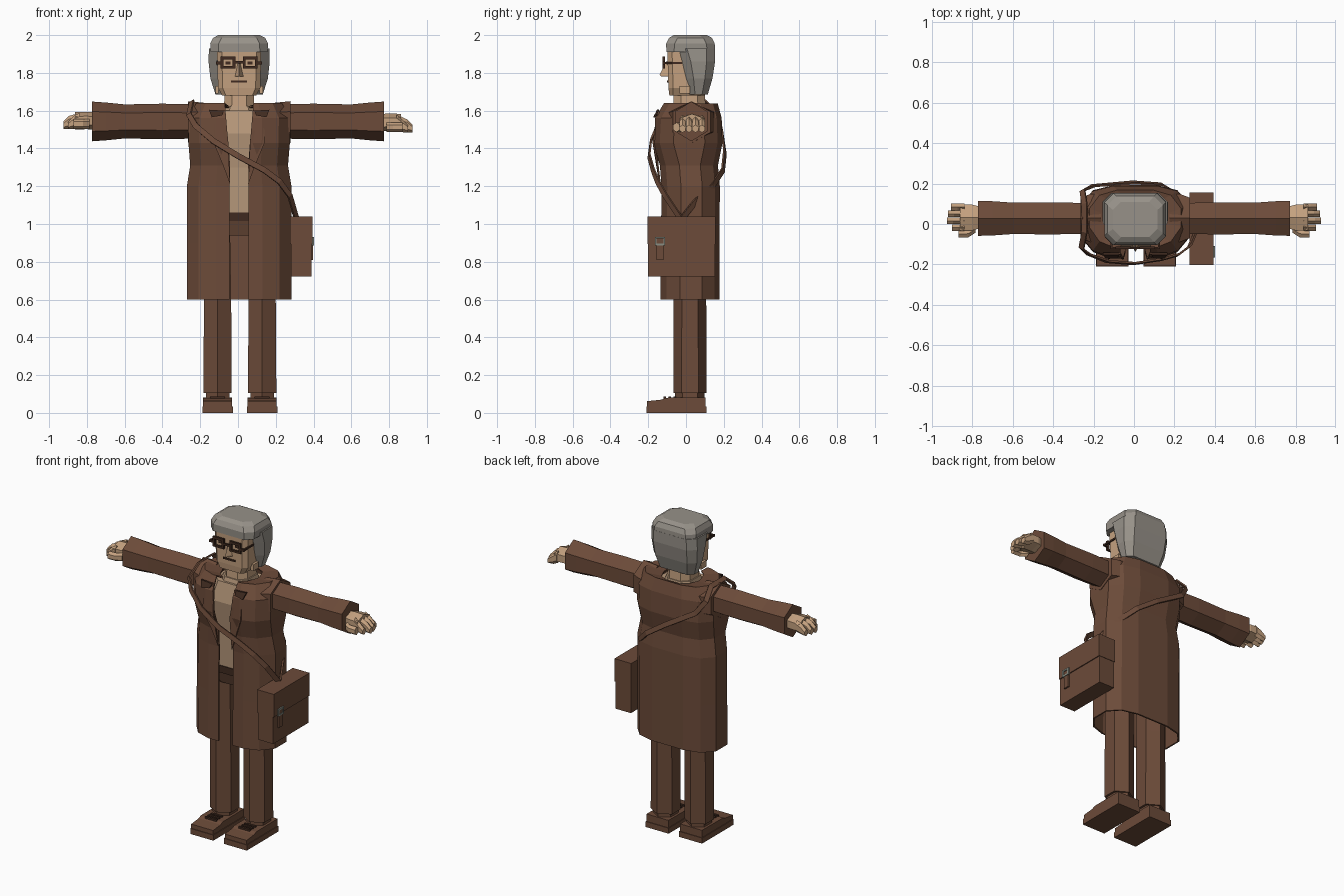
import bpy
import bmesh
from math import sin, cos, pi
from mathutils import Vector

default_cube = bpy.data.objects.get("Cube")
if default_cube:
    bpy.data.objects.remove(default_cube, do_unlink=True)

CENTRE_X = 0.006


def make_material(name, red, green, blue):
    material = bpy.data.materials.new(name)
    material.use_nodes = True
    colour = (red, green, blue, 1)
    material.diffuse_color = colour
    material.node_tree.nodes["Principled BSDF"].inputs["Base Color"].default_value = colour
    return material


BROWN = make_material("brown cloth", .15, .07, .041)
DARK = make_material("dark brown", .05, .023, .014)
SKIN = make_material("skin", .56, .36, .215)
SHIRT = make_material("tan shirt", .48, .32, .2)
GREY = make_material("grey hair", .31, .285, .25)
METAL = make_material("buckle metal", .25, .27, .23)


def loft(name, rings, material, closed=True, cap=True):
    """Skin a list of equal-length point rings into one object."""
    bm = bmesh.new()
    loops = [[bm.verts.new(point) for point in ring] for ring in rings]
    count = len(loops[0])
    for lower, upper in zip(loops, loops[1:]):
        for i in range(count if closed else count - 1):
            j = (i + 1) % count
            bm.faces.new((lower[i], lower[j], upper[j], upper[i]))
    if cap:
        bm.faces.new(loops[0])
        bm.faces.new(loops[-1])
    bmesh.ops.recalc_face_normals(bm, faces=bm.faces)
    mesh = bpy.data.meshes.new(name)
    bm.to_mesh(mesh)
    bm.free()
    mesh.materials.append(material)
    obj = bpy.data.objects.new(name, mesh)
    bpy.context.collection.objects.link(obj)
    return obj


def box(name, x, y, z, material):
    """Box from (low, high) pairs on each axis."""
    rings = [[(x[0], y[0], h), (x[1], y[0], h), (x[1], y[1], h), (x[0], y[1], h)] for h in z]
    return loft(name, rings, material)


def plate(name, points, depth, material):
    """Thin plate from a front outline, thickened towards -y."""
    front = [(x, y - depth, z) for x, y, z in points]
    return loft(name, [points, front], material)


def hex_across(x, y, z, ry, rz):
    return [(x, y + ry * sin(i * pi / 3) * 1.15, z + rz * cos(i * pi / 3)) for i in range(6)]


def hex_flat(x, y, z, rx, ry):
    return [(x + rx * sin(i * pi / 3) * 1.15, y + ry * cos(i * pi / 3), z) for i in range(6)]


def chamfered(z, half, y0, y1, cut):
    """Rectangle with cut corners at height z."""
    right = [(half - cut, y0), (half, y0 + cut), (half, y1 - cut), (half - cut, y1)]
    outline = right + [(-x, y) for x, y in reversed(right)]
    return [(CENTRE_X + x, y, z) for x, y in outline]


# Head, neck and hair
loft("head", [chamfered(1.68, .09, -.088, .1, .02), chamfered(1.72, .112, -.093, .11, .025),
              chamfered(1.95, .118, -.1, .12, .025)], SKIN)
loft("neck", [chamfered(1.57, .08, -.07, .105, .04), chamfered(1.7, .078, -.065, .1, .04)], SKIN)
loft("hair_back", [chamfered(1.685, .125, .018, .115, .03), chamfered(1.77, .152, .0, .14, .04),
                   chamfered(1.86, .162, -.02, .154, .045),
                   chamfered(1.93, .16, -.04, .154, .045)], GREY)
loft("hair_top", [chamfered(1.91, .15, -.104, .154, .04), chamfered(1.955, .153, -.105, .152, .045),
                  chamfered(1.985, .138, -.09, .138, .045),
                  chamfered(2, .11, -.065, .11, .04)], GREY)

# Face details
loft("nose", [[(CENTRE_X - w, -.09, z), (CENTRE_X + w, -.09, z), (CENTRE_X, y, z)]
              for w, y, z in ((.026, -.13, 1.78), (.022, -.14, 1.79), (.008, -.105, 1.86))], SKIN)
box("mouth", (-.036, .048), (-.101, -.09), (1.75, 1.76), DARK)
for side, label in ((-1, "right"), (1, "left")):
    def span(a, b):
        return CENTRE_X + side * a, CENTRE_X + side * b
    for low, high in ((1.824, 1.836), (1.872, 1.888)):
        box(label + "_glasses_bar", span(.02, .098), (-.125, -.112), (low, high), DARK)
    for inner in (.02, .084):
        box(label + "_glasses_post", span(inner, inner + .014), (-.125, -.112), (1.824, 1.888), DARK)
    box(label + "_glasses_temple", span(.113, .122), (-.122, -.02), (1.847, 1.858), DARK)
    box(label + "_glasses_hinge", span(.098, .122), (-.124, -.113), (1.845, 1.86), DARK)
    box(label + "_eye", span(.045, .072), (-.104, -.096), (1.845, 1.86), DARK)
    box(label + "_ear", span(.108, .126), (-.035, .02), (1.69, 1.73), SKIN)
box("glasses_bridge", (-.02, .032), (-.124, -.114), (1.85, 1.862), DARK)

# Shirt, belt and hips
loft("shirt", [chamfered(1.05, .15, -.085, .13, .06), chamfered(1.3, .16, -.095, .13, .06),
               chamfered(1.48, .17, -.12, .14, .06), chamfered(1.6, .13, -.095, .12, .05)], SHIRT)
loft("shirt_collar", [chamfered(1.585, .095, -.085, .115, .04),
                      chamfered(1.625, .086, -.075, .108, .04)], SHIRT)
loft("belt", [chamfered(z, .155, -.09, .13, .06) for z in (1.015, 1.06)], DARK)
loft("hips", [chamfered(.94, .14, -.06, .12, .05), chamfered(1.02, .152, -.085, .128, .06)], BROWN)


def coat_ring(z, gap, half, front, back):
    """Open outline, from one front edge round the back to the other."""
    side = [(gap, front), (half * .45, front), (half * .78, front + .03), (half, front + .1),
            (half, back - .09), (half * .78, back - .025), (half * .4, back)]
    outline = side + [(-x, y) for x, y in reversed(side)]
    return [(CENTRE_X + x, y, z) for x, y in outline]


# Long open coat
coat = loft("coat", [coat_ring(*row) for row in (
    (.6, .05, .272, -.13, .172), (.9, .05, .271, -.127, .173), (1.2, .05, .272, -.125, .174),
    (1.31, .048, .254, -.133, .164), (1.43, .057, .264, -.165, .188),
    (1.56, .07, .266, -.158, .184), (1.635, .075, .225, -.115, .165),
    (1.62, .08, .12, -.085, .13))], BROWN, closed=False, cap=False)
thickness = coat.modifiers.new("thickness", "SOLIDIFY")
thickness.thickness = .01
thickness.offset = 0

for side, label in ((-1, "right"), (1, "left")):
    def at(x, y, z):
        return CENTRE_X + side * x, y, z

    # Lapel and collar tip
    plate(label + "_lapel", [at(.072, -.14, 1.6), at(.13, -.14, 1.6), at(.135, -.168, 1.43),
                             at(.085, -.145, 1.31), at(.048, -.133, 1.21), at(.058, -.168, 1.43)],
          .009, BROWN)
    plate(label + "_collar_tip", [at(.08, -.142, 1.6), at(.16, -.142, 1.605),
                                  at(.145, -.16, 1.565), at(.09, -.158, 1.575)], .012, DARK)

    # Sleeve and shoulder cap
    loft(label + "_shoulder", [hex_across(CENTRE_X + side * x, .03, 1.54, ry, rz)
                               for x, ry, rz in ((.17, .12, .1), (.22, .12, .105),
                                                 (.272, .1, .11))], BROWN)
    loft(label + "_sleeve", [hex_across(side * x, .028, 1.543, ry, rz) for x, ry, rz in (
        (.2, .075, .09), (.4, .08, .094), (.6, .078, .09), (.7, .085, .1),
        (.772, .087, .105))], BROWN)

    # Hand with four fingers and a thumb
    droop = .018 if side > 0 else 0
    loft(label + "_palm", [hex_across(side * x, .032, z - droop / 2, ry, .046) for x, ry, z in (
        (.75, .05, 1.545), (.8, .064, 1.548), (.862, .064, 1.546))], SKIN)
    for k in range(4):
        reach = (.9, .925, .92, .905)[k]
        y = -.018 + k * .034
        loft(label + "_finger", [hex_across(side * x, y, z, .0165, r) for x, z, r in (
            (.84, 1.55 - droop / 2, .038), (reach - .03, 1.538 - droop, .034),
            (reach, 1.522 - droop, .02))], SKIN)
    loft(label + "_thumb", [hex_across(side * x, y, 1.53 - droop, .018, .026) for x, y in (
        (.785, -.025), (.82, -.048), (.87, -.05))], SKIN)

    # Trouser leg and ankle
    leg_x = .01 + side * .118
    loft(label + "_leg", [hex_flat(leg_x, .021, z, rx, ry) for z, rx, ry in (
        (.105, .075, .088), (.3, .0745, .088), (.6, .072, .086), (.98, .066, .088))], BROWN)
    loft(label + "_ankle", [hex_flat(leg_x, .021, z, .062, .078) for z in (.07, .11)], BROWN)

    # Shoe: sole, upper and laces
    x_range = (leg_x - .081, leg_x + .081)
    box(label + "_sole", x_range, (-.21, .108), (0, .035), BROWN)
    upper = [(-.206, .03), (-.206, .062), (-.13, .07), (-.11, .08), (.104, .082), (.104, .03)]
    loft(label + "_shoe", [[(x, y, z) for y, z in upper]
                           for x in (leg_x - .077, leg_x + .077)], BROWN)
    for k in range(3):
        y = -.12 + k * .027
        box(label + "_lace", (leg_x - .04, leg_x + .04), (y, y + .014), (.07, .087), DARK)

# Shoulder bag with flap and buckle
box("bag", (.28, .388), (-.2, .154), (.722, 1.03), BROWN)
box("bag_flap", (.276, .394), (-.203, .157), (.895, 1.04), BROWN)
box("bag_tab", (.385, .398), (-.155, -.118), (.81, .92), BROWN)
for z in (.887, .922):
    box("buckle_bar", (.393, .402), (-.165, -.11), (z, z + .01), METAL)
for y in (-.165, -.12):
    box("buckle_side", (.393, .402), (y, y + .01), (.887, .932), METAL)

# Strap running across the chest, over the far shoulder and down the back
path = [Vector(p) for p in (
    (.31, -.03, 1.03), (.275, -.11, 1.15), (.22, -.152, 1.225), (.14, -.175, 1.285),
    (0, -.196, 1.36), (-.13, -.186, 1.44), (-.225, -.15, 1.52), (-.26, -.12, 1.58),
    (-.245, -.04, 1.648), (-.245, .1, 1.648), (-.255, .165, 1.58), (-.2, .19, 1.5),
    (0, .206, 1.38), (.14, .196, 1.285), (.23, .14, 1.2), (.275, .06, 1.13), (.31, -.02, 1.03))]
rings = []
for i, point in enumerate(path):
    along = (path[min(i + 1, len(path) - 1)] - path[max(i - 1, 0)]).normalized()
    outward = point - Vector((CENTRE_X, .02, 1.3))
    outward = (outward - along * outward.dot(along)).normalized()
    across = along.cross(outward) * .015
    outward *= .005
    rings.append([point + across + outward, point - across + outward,
                  point - across - outward, point + across - outward])
loft("bag_strap", rings, BROWN)
